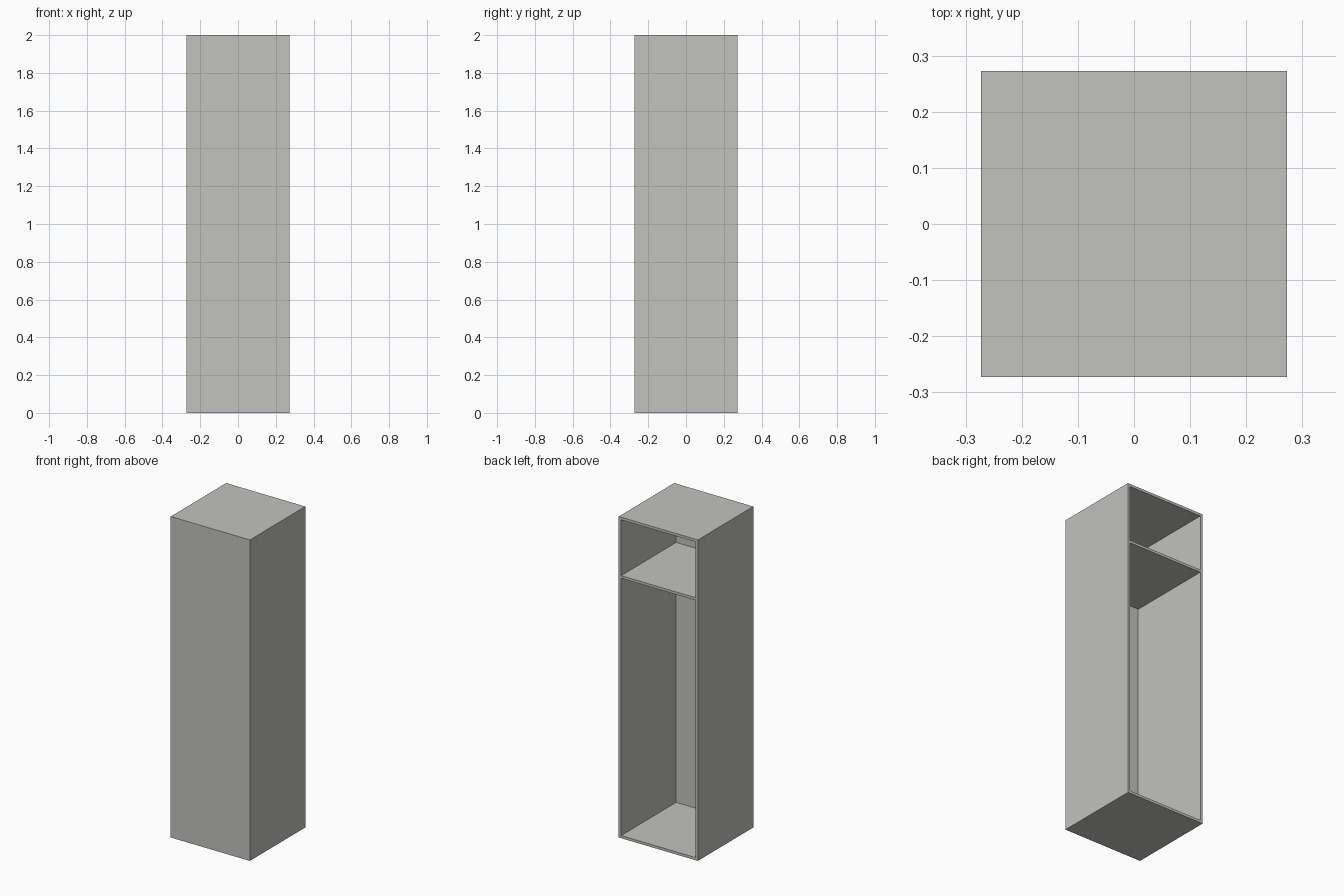
import bpy, bmesh
from mathutils import Matrix, Vector

if "Cube" in bpy.data.objects:
    bpy.data.objects.remove(bpy.data.objects["Cube"])

W, D, H = 0.5454, 0.5454, 2.0   # outer width, depth, height
T = 0.0164                      # board thickness
FRONT = 0.004                   # thin front panel
SHELF_TOP = 1.636

paint = bpy.data.materials.new("warm_grey")
paint.diffuse_color = (0.54, 0.54, 0.52, 1)
paint.use_nodes = True
paint.node_tree.nodes["Principled BSDF"].inputs["Base Color"].default_value = paint.diffuse_color


def box(bm, size, centre):
    bmesh.ops.create_cube(bm, size=1, matrix=Matrix.Translation(centre) @ Matrix.Diagonal((*size, 1)))


def finish(name, bm):
    bmesh.ops.recalc_face_normals(bm, faces=bm.faces)
    mesh = bpy.data.meshes.new(name)
    bm.to_mesh(mesh)
    bm.free()
    mesh.materials.append(paint)
    bpy.context.collection.objects.link(bpy.data.objects.new(name, mesh))


# Cabinet body: a box hollowed from the open rear (+y)
bm = bmesh.new()
box(bm, (W, D, H), (0, 0, H / 2))
bm.normal_update()
rear = max(bm.faces, key=lambda f: f.normal.y)
bmesh.ops.inset_region(bm, faces=[rear], thickness=T, use_even_offset=True)
floor = bmesh.ops.extrude_discrete_faces(bm, faces=[rear])["faces"][0]
bmesh.ops.translate(bm, verts=floor.verts, vec=Vector((0, FRONT - D, 0)))
finish("cabinet_body", bm)

# Shelf between the side boards
bm = bmesh.new()
box(bm, (W - 2 * T, D - FRONT, T), (0, FRONT / 2, SHELF_TOP - T / 2))
finish("shelf", bm)
